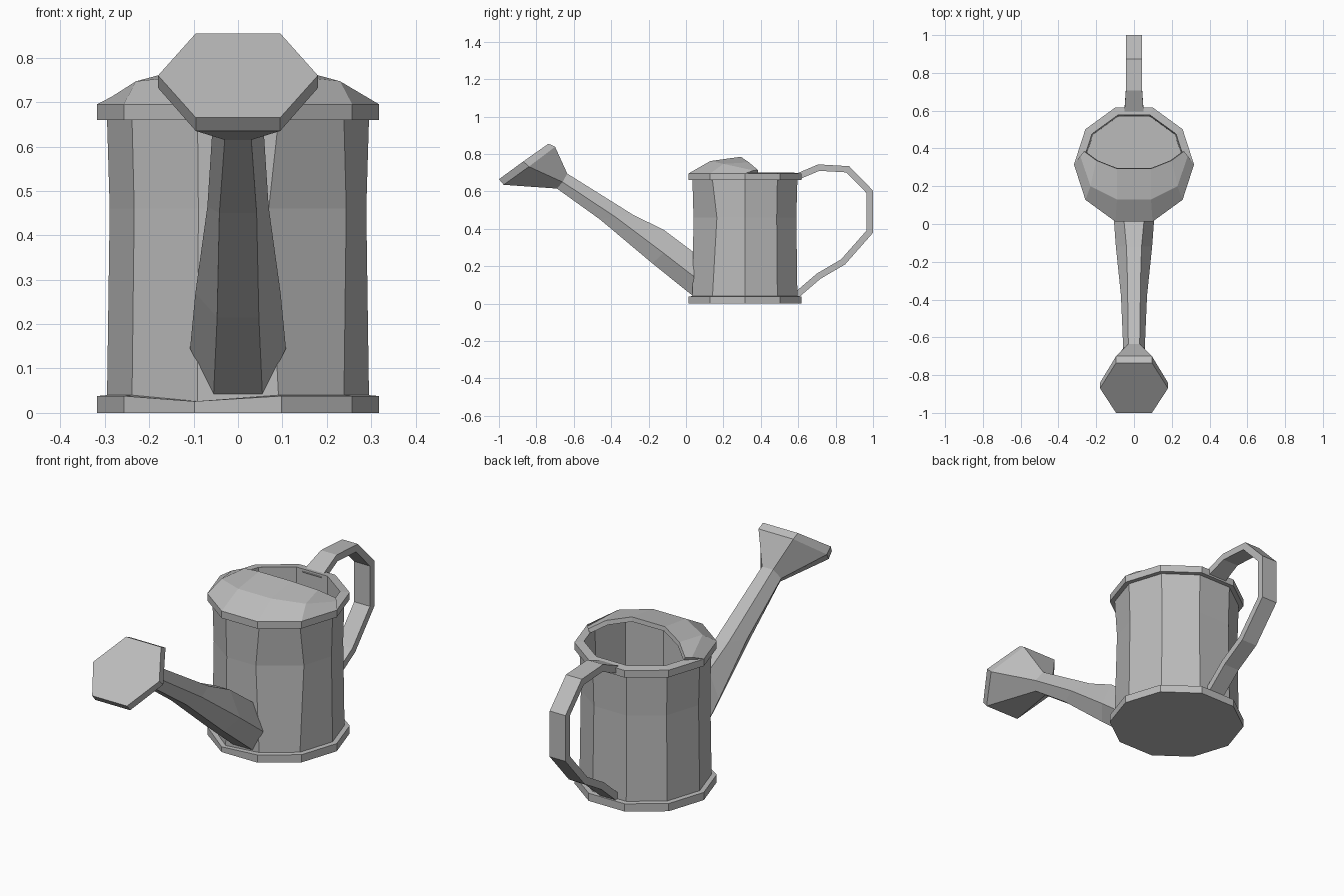
import bpy
import bmesh
from math import cos, sin, tau
from mathutils import Vector

if "Cube" in bpy.data.objects:
    bpy.data.objects.remove(bpy.data.objects["Cube"], do_unlink=True)

metal = bpy.data.materials.new("grey_metal")
metal.use_nodes = True
grey = (0.5, 0.5, 0.5, 1)
metal.diffuse_color = grey
metal.node_tree.nodes["Principled BSDF"].inputs["Base Color"].default_value = grey

SIDES = 10
CENTRE_Y = 0.315


def loft(name, rings, closed=True):
    """Join successive rings of points; closed rings are capped at both ends."""
    bm = bmesh.new()
    rows = [[bm.verts.new(p) for p in ring] for ring in rings]
    n = len(rows[0])
    for a, b in zip(rows, rows[1:]):
        for i in range(n if closed else n - 1):
            j = (i + 1) % n
            bm.faces.new((a[i], a[j], b[j], b[i]))
    if closed:
        bm.faces.new(rows[0])
        bm.faces.new(rows[-1])
        bmesh.ops.recalc_face_normals(bm, faces=bm.faces[:])
    else:
        bm.normal_update()
        bmesh.ops.reverse_faces(bm, faces=[f for f in bm.faces if f.normal.z < 0])
    mesh = bpy.data.meshes.new(name)
    bm.to_mesh(mesh)
    bm.free()
    mesh.materials.append(metal)
    obj = bpy.data.objects.new(name, mesh)
    bpy.context.collection.objects.link(obj)
    return obj


def decagon(r, z):
    return [Vector((r * cos(tau * i / SIDES), CENTRE_Y + r * sin(tau * i / SIDES), z))
            for i in range(SIDES)]


def hexagon(top, mid, bottom):
    """Six-sided section from (y, z, half width) at three levels."""
    right = [Vector((w, y, z)) for y, z, w in (top, mid, bottom)]
    return right + [Vector((-p.x, p.y, p.z)) for p in reversed(right)]


# Hollow can with base band, rim band and inner wall
profile = [(0.318, 0), (0.318, 0.038), (0.295, 0.04), (0.289, 0.46), (0.295, 0.66),
           (0.318, 0.66), (0.318, 0.695), (0.275, 0.7), (0.268, 0.05)]
rings = [decagon(r, z) for r, z in profile]
# slight hand-made unevenness
rings[1][7].z = rings[2][7].z = 0.026
rings[3][8].x -= 0.02
rings[3][9] += Vector((0.01, 0.02, 0))
loft("can_body", rings)

# Half cover over the front of the opening
rim = decagon(0.318, 0.695)
halves = [
    [rim[0], rim[9], rim[8]],
    [(0.285, 0.36, 0.712), (0.23, 0.2, 0.747), (0.09, 0.13, 0.762)],
    [(0.265, 0.385, 0.714), (0.2, 0.337, 0.755), (0.09, 0.293, 0.785)],
]
rows = []
for half in halves:
    half = [Vector(p) for p in half]
    rows.append(half + [Vector((-p.x, p.y, p.z)) for p in reversed(half)])
cover = loft("front_cover", rows, closed=False)
shell = cover.modifiers.new("thickness", "SOLIDIFY")
shell.thickness = 0.022
shell.offset = -1

# Tapered spout
neck = hexagon((-0.635, 0.695, 0.03), (-0.66, 0.65, 0.057), (-0.69, 0.615, 0.03))
loft("spout", [
    hexagon((0.04, 0.275, 0.055), (0.042, 0.145, 0.108), (0.038, 0.04, 0.055)),
    hexagon((-0.12, 0.395, 0.04), (-0.12, 0.27, 0.096), (-0.18, 0.215, 0.047)),
    hexagon((-0.28, 0.473, 0.035), (-0.38, 0.465, 0.069), (-0.46, 0.45, 0.042)),
    neck,
])

# Flared sprinkler head
loft("sprinkler_head", [
    neck,
    hexagon((-0.7, 0.838, 0.095), (-0.84, 0.732, 0.18), (-0.975, 0.635, 0.095)),
    hexagon((-0.735, 0.855, 0.095), (-0.87, 0.76, 0.18), (-1.0, 0.665, 0.095)),
])

# Handle: flat bar swept along a side path with mitred corners
path = [Vector(p) for p in ((0.58, 0.672), (0.71, 0.727), (0.865, 0.718), (0.983, 0.597),
                            (0.983, 0.385), (0.84, 0.223), (0.71, 0.147), (0.585, 0.04))]
sections = []
for i, p in enumerate(path):
    before = (p - path[max(i - 1, 0)]).normalized()
    after = (path[min(i + 1, len(path) - 1)] - p).normalized()
    along = (before + after).normalized()
    stretch = max(along.dot(after), along.dot(before))
    out = Vector((-along.y, along.x)) * 0.017 / stretch
    w = 0.052 if i == 0 else 0.043
    sections.append([Vector((sx * w, p.x + s * out.x, p.y + s * out.y))
                     for sx, s in ((1, 1), (-1, 1), (-1, -1), (1, -1))])
loft("handle", sections)
